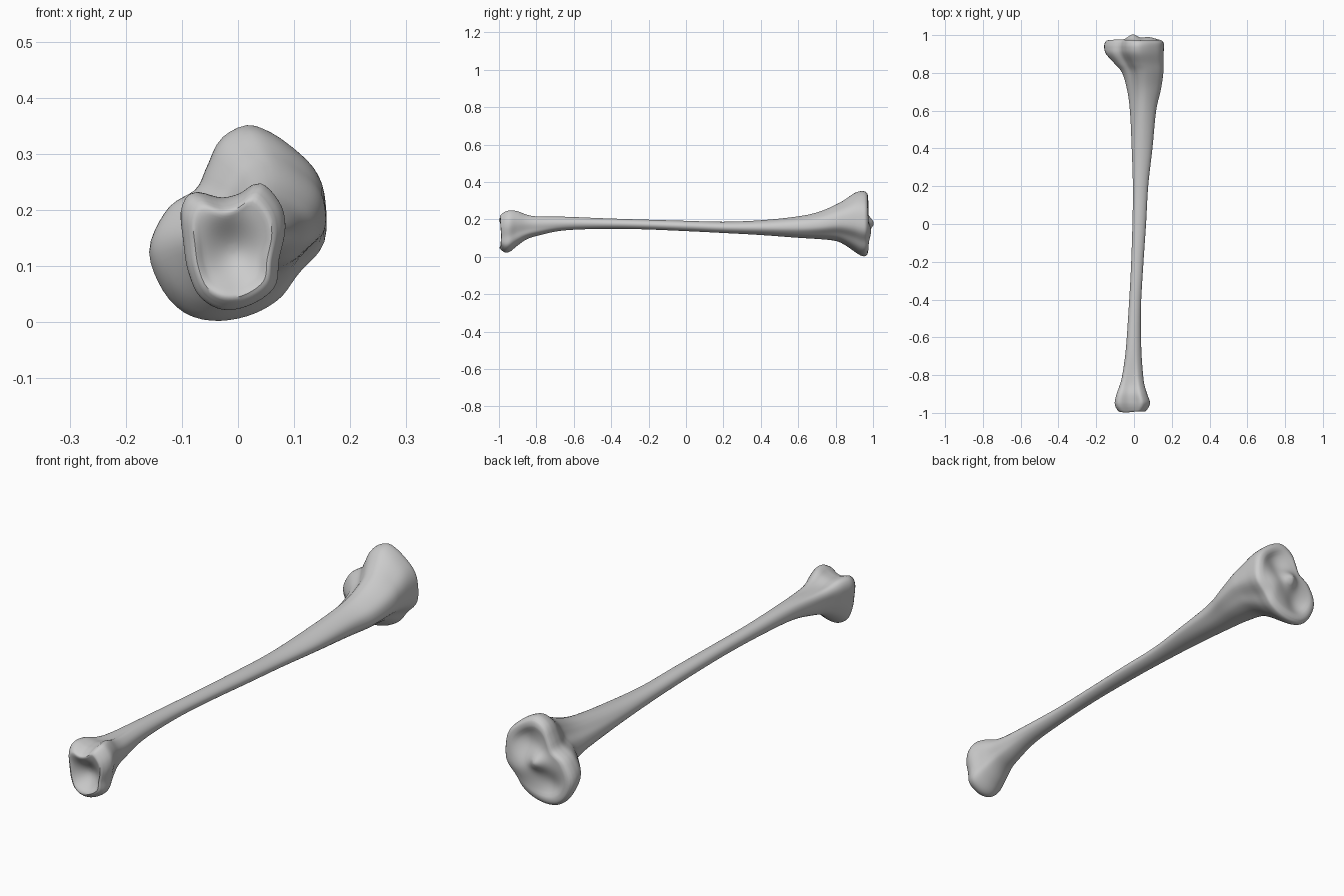
import bpy, bmesh, math
from mathutils import Vector

cube = bpy.data.objects.get("Cube")
if cube:
    bpy.data.objects.remove(cube, do_unlink=True)

SIDES = 64

# End outlines (x, z), counter-clockwise
KNEE_END = [(.158, .22), (.14, .27), (.1, .31), (.055, .34), (.015, .35), (-.03, .325), (-.055, .275),
            (-.075, .235), (-.125, .2), (-.158, .13), (-.14, .065), (-.1, .018), (-.045, .001),
            (.02, .01), (.075, .04), (.11, .085), (.156, .14)]
ANKLE_END = [(.084, .165), (.075, .21), (.04, .247), (.005, .227), (-.03, .219), (-.08, .23), (-.102, .2),
             (-.098, .14), (-.09, .09), (-.07, .045), (-.03, .021), (.02, .028), (.065, .06), (.073, .11)]

# Stations: y, x min, x max, z min, z max, weight of the end outline
STATIONS = [
    (-.985, -.088, .068, .033, .23, 1), (-.965, -.099, .08, .022, .242, 1), (-.94, -.102, .084, .028, .248, 1),
    (-.9, -.093, .07, .06, .244, .95), (-.85, -.076, .055, .094, .226, .8), (-.79, -.063, .047, .113, .218, .5),
    (-.66, -.045, .037, .14, .215, .1), (-.45, -.03, .035, .149, .206, 0), (-.24, -.018, .046, .147, .199, 0),
    (0, -.01, .062, .137, .192, 0), (.2, -.008, .073, .127, .187, 0), (.4, -.015, .095, .116, .195, .1),
    (.6, -.025, .115, .101, .216, .35), (.71, -.04, .14, .094, .24, .55), (.8, -.065, .154, .084, .278, .75),
    (.85, -.105, .156, .062, .306, .9), (.9, -.148, .157, .028, .34, 1), (.935, -.158, .158, .006, .351, 1),
    (.958, -.155, .157, .003, .348, 1), (.97, -.146, .148, .014, .337, 1)]


def spline(a, b, c, d, t):
    """Smooth interpolation from b to c."""
    return tuple(.5 * (2 * q + (r - p) * t + (2 * p - 5 * q + 4 * r - s) * t * t
                       + (3 * q - p - 3 * r + s) * t ** 3) for p, q, r, s in zip(a, b, c, d))


def unit_outline(points):
    """Outline fitted to a -1..1 box and sampled at even angles."""
    n = len(points)
    dense = [spline(*(points[(i + k) % n] for k in (-1, 0, 1, 2)), j / 60)
             for i in range(n) for j in range(60)]
    xs, zs = zip(*dense)
    fit = lambda v, vs: (2 * v - min(vs) - max(vs)) / (max(vs) - min(vs))
    dense = [Vector((fit(x, xs), fit(z, zs))) for x, z in dense]
    rays = [Vector((math.cos(a), math.sin(a))) for a in (math.tau * i / SIDES for i in range(SIDES))]
    return [max(dense, key=lambda p: p.normalized().dot(ray)) for ray in rays]


def bump(x, z, cx, cz, radius, height):
    return height * math.exp(-((x - cx) ** 2 + (z - cz) ** 2) / radius ** 2)


def knee_relief(x, z):
    """Two hollow plateaus with a raised ridge between them."""
    return (bump(x, z, .05, .25, .06, -.022) + bump(x, z, -.055, .09, .055, -.022)
            + bump(x, z, -.005, .18, .035, .03) + bump(x, z, .07, .14, .05, .014))


def ankle_relief(x, z):
    """Hollow joint face."""
    return (bump(x, z, -.005, .12, .06, .042) + bump(x, z, -.03, .2, .035, -.012)
            + bump(x, z, -.03, .035, .035, -.014))


knee, ankle = unit_outline(KNEE_END), unit_outline(ANKLE_END)
round_shape = [Vector((math.cos(a) + .05 * math.cos(2 * a), math.sin(a)))
               for a in (math.tau * i / SIDES for i in range(SIDES))]


def section(station):
    y, x0, x1, z0, z1, weight = station
    weight = min(1, max(0, weight))
    end = knee if y > 0 else ankle
    ring = []
    for e, r in zip(end, round_shape):
        p = r.lerp(e, weight)
        ring.append(Vector(((x0 + x1) / 2 + p.x * (x1 - x0) / 2, y, (z0 + z1) / 2 + p.y * (z1 - z0) / 2)))
    return ring


# Shaft rings between the two ends
rings = []
last = len(STATIONS) - 1
for i in range(last):
    quad = [STATIONS[min(last, max(0, i + k))] for k in (-1, 0, 1, 2)]
    rings += [section(spline(*quad, j / 5)) for j in range(5)]
rings.append(section(STATIONS[-1]))


def cap_rings(rim, relief, bulge):
    """Concentric rings closing an end, shaped by its relief."""
    middle = sum(rim, Vector()) / SIDES
    caps = []
    for f in (.95, .9, .84, .77, .7, .62, .54, .46, .38, .3, .22, .14, .07):
        ring = []
        for p in rim:
            q = middle.lerp(p, f)
            fade = min(1, (1 - f) * 4)
            q.y += bulge * min(1, (1 - f) * 9) + relief(q.x, q.z) * fade
            ring.append(q)
        caps.append(ring)
    return caps


front_cap = cap_rings(rings[0], ankle_relief, -.01)
back_cap = cap_rings(rings[-1], knee_relief, .006)
rings = front_cap[::-1] + rings + back_cap

# Skin the rings into one closed bone
bm = bmesh.new()
loops = [[bm.verts.new(p) for p in ring] for ring in rings]
for a, b in zip(loops, loops[1:]):
    for i in range(SIDES):
        j = (i + 1) % SIDES
        bm.faces.new((a[i], a[j], b[j], b[i]))
bm.faces.new(loops[0])
bm.faces.new(loops[-1])
bmesh.ops.recalc_face_normals(bm, faces=bm.faces)
mesh = bpy.data.meshes.new("shin_bone")
bm.to_mesh(mesh)
bm.free()
bone = bpy.data.objects.new("shin_bone", mesh)
bpy.context.collection.objects.link(bone)

# Plain grey surface
grey = bpy.data.materials.new("bone_grey")
grey.use_nodes = True
colour = (.6, .6, .6, 1)
grey.diffuse_color = colour
grey.node_tree.nodes["Principled BSDF"].inputs["Base Color"].default_value = colour
mesh.materials.append(grey)

bpy.ops.object.select_all(action="DESELECT")
bone.select_set(True)
bpy.context.view_layer.objects.active = bone
bpy.ops.object.shade_smooth_by_angle(angle=math.radians(50))
